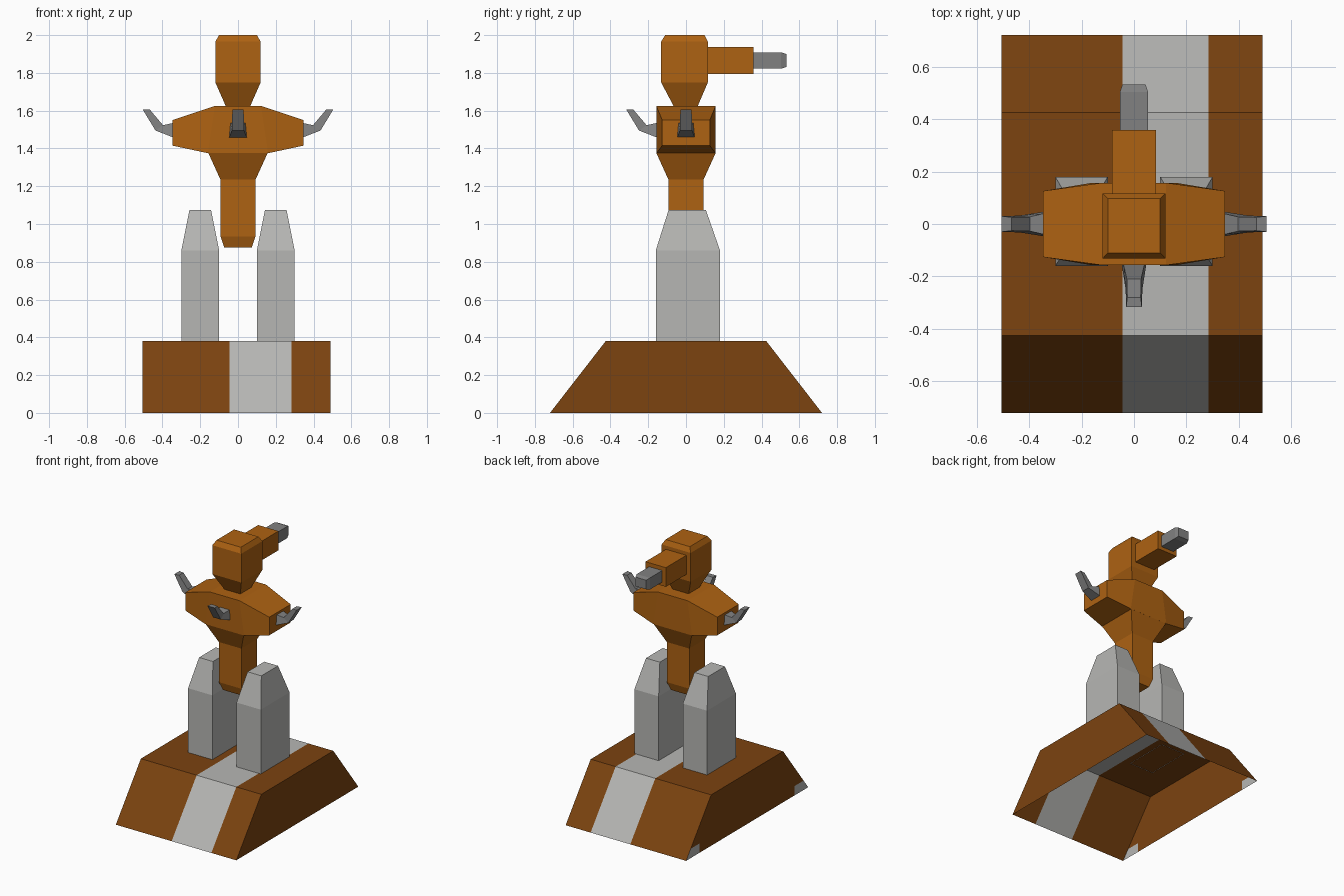
import bpy, bmesh
from mathutils import Matrix

if "Cube" in bpy.data.objects:
    bpy.data.objects.remove(bpy.data.objects["Cube"])


def material(name, rgb):
    m = bpy.data.materials.new(name)
    m.diffuse_color = (*rgb, 1)
    m.use_nodes = True
    m.node_tree.nodes["Principled BSDF"].inputs["Base Color"].default_value = m.diffuse_color
    return m


ORANGE = material("burnt orange", (0.42, 0.122, 0.006))
BROWN = material("dark brown", (0.20, 0.056, 0.005))
LIGHT = material("light grey", (0.47, 0.47, 0.455))
DARK = material("mid grey", (0.22, 0.22, 0.22))


def finish(name, bm, mats):
    bmesh.ops.recalc_face_normals(bm, faces=bm.faces)
    me = bpy.data.meshes.new(name)
    bm.to_mesh(me)
    bm.free()
    for m in mats:
        me.materials.append(m)
    ob = bpy.data.objects.new(name, me)
    bpy.context.collection.objects.link(ob)
    return ob


def loft_bm(rings, cap_start=True, cap_end=True):
    """Skin a list of four-point rings with flat quads."""
    bm = bmesh.new()
    loops = [[bm.verts.new(p) for p in r] for r in rings]
    for a, b in zip(loops, loops[1:]):
        for i in range(4):
            j = (i + 1) % 4
            bm.faces.new((a[i], a[j], b[j], b[i]))
    if cap_start:
        bm.faces.new(loops[0][::-1])
    if cap_end:
        bm.faces.new(loops[-1])
    return bm


def ring_z(x0, x1, y0, y1, z):
    return [(x0, y0, z), (x1, y0, z), (x1, y1, z), (x0, y1, z)]


def ring_y(hx, z0, z1, y):
    return [(-hx, y, z0), (hx, y, z0), (hx, y, z1), (-hx, y, z1)]


# Hollow sloped base, open underneath, with a stripe over slopes and top
X0, X1, CZ, CY = -0.505, 0.49, 0.07, 0.56
S0, S1 = -0.044, 0.284
bm = loft_bm([ring_z(X0, X1, -0.72, 0.72, 0),
              ring_z(X0, X1, -0.425, 0.425, 0.38)], cap_start=False)


def cut(co, no, test=lambda f: True):
    faces = [f for f in bm.faces if test(f)]
    edges = list({e for f in faces for e in f.edges})
    bmesh.ops.bisect_plane(bm, geom=faces + edges, plane_co=co, plane_no=no)


def on_left(f):
    return f.calc_center_median().x < X0 + 0.001


for sx in (S0, S1):
    cut((sx, 0, 0), (1, 0, 0))
cut((0, 0, CZ), (0, 0, 1), on_left)
for cy in (-CY, CY):
    cut((0, cy, 0), (0, 1, 0),
        lambda f: on_left(f) and f.calc_center_median().z < CZ)
for f in bm.faces:
    c = f.calc_center_median()
    stripe = S0 < c.x < S1
    corner = on_left(f) and c.z < CZ and abs(c.y) > CY
    f.material_index = int(stripe or corner)
finish("base", bm, [BROWN, LIGHT])

# Two tapered supports
for side, cx in (("left", -0.2), ("right", 0.2)):
    bm = loft_bm([ring_z(cx - 0.1, cx + 0.1, -0.16, 0.18, 0.378),
                  ring_z(cx - 0.1, cx + 0.1, -0.16, 0.18, 0.86),
                  ring_z(cx - 0.057, cx + 0.057, -0.092, 0.105, 1.075)],
                 cap_start=False)
    finish(side + "_support", bm, [LIGHT])

# Hanging post flaring up into the torso
sizes = [(0.073, 0.875), (0.093, 0.935), (0.093, 1.235), (0.157, 1.376)]
finish("lower_post", loft_bm([ring_z(-h, h, -h, h, z) for h, z in sizes]), [ORANGE])


# Torso, lofted from side to side
def ring_x(x_low, x_high, hy, z0, z1):
    return [(x_low, -hy, z0), (x_low, hy, z0), (x_high, hy, z1), (x_high, -hy, z1)]


finish("torso", loft_bm([
    ring_x(-0.347, -0.347, 0.126, 1.415, 1.55),
    ring_x(-0.16, -0.122, 0.157, 1.375, 1.625),
    ring_x(0.16, 0.122, 0.157, 1.375, 1.625),
    ring_x(0.347, 0.347, 0.126, 1.415, 1.55)]), [ORANGE])

# Neck and head
finish("head", loft_bm([
    ring_z(-0.063, 0.063, -0.063, 0.06, 1.62),
    ring_z(-0.12, 0.12, -0.132, 0.116, 1.75),
    ring_z(-0.12, 0.12, -0.132, 0.116, 1.965),
    ring_z(-0.1, 0.1, -0.11, 0.098, 2.0)]), [ORANGE])

# Rear barrel and nozzle
finish("barrel", loft_bm([ring_y(0.084, 1.795, 1.938, 0.11),
                          ring_y(0.084, 1.795, 1.938, 0.358)]), [ORANGE])
finish("nozzle", loft_bm([ring_y(0.054, 1.822, 1.909, 0.355),
                          ring_y(0.054, 1.822, 1.909, 0.503),
                          ring_y(0.044, 1.832, 1.9, 0.532)]), [DARK])


# Upturned hooks on the front and both sides of the torso
def hook(name, angle, start):
    def sec(y_low, z_low, y_up, z_up, w):
        return [(-w, -y_low, z_low), (w, -y_low, z_low),
                (w * 0.85, -y_up, z_up), (-w * 0.85, -y_up, z_up)]
    bm = loft_bm([sec(start, 1.458, start, 1.535, 0.047),
                  sec(start + 0.095, 1.495, start + 0.055, 1.523, 0.032),
                  sec(start + 0.163, 1.607, start + 0.126, 1.607, 0.03)])
    bm.transform(Matrix.Rotation(angle, 4, 'Z'))
    finish(name, bm, [DARK])


hook("front_hook", 0, 0.154)
hook("right_hook", 1.570796, 0.342)
hook("left_hook", -1.570796, 0.342)
